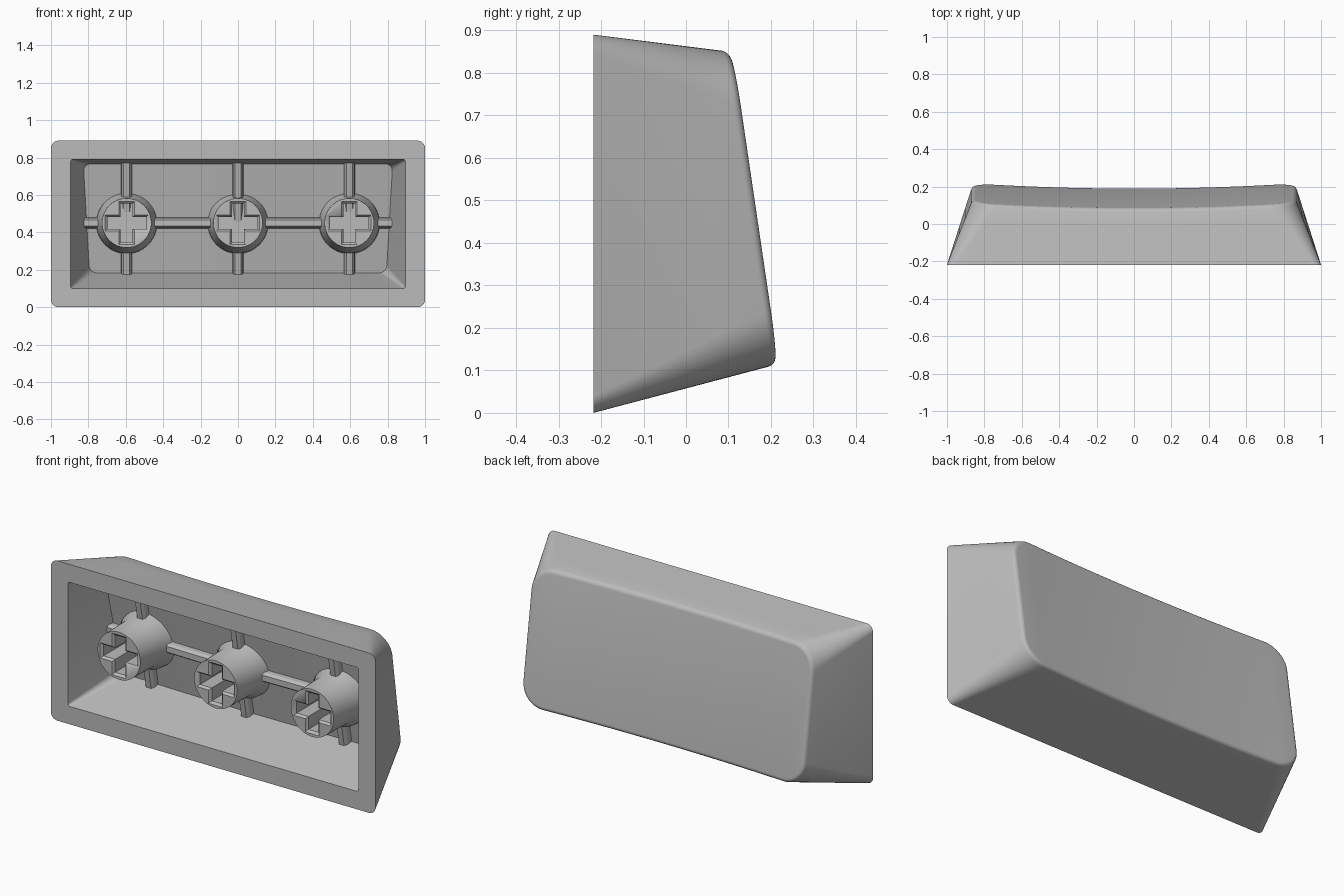
import bpy, bmesh, math
from mathutils import Vector

cube = bpy.data.objects.get("Cube")
if cube:
    bpy.data.objects.remove(cube, do_unlink=True)

grey = bpy.data.materials.new("warm_free_grey")
grey.name = "plain_grey"
grey.use_nodes = True
COLOUR = (0.5, 0.5, 0.5, 1)
grey.diffuse_color = COLOUR
grey.node_tree.nodes["Principled BSDF"].inputs["Base Color"].default_value = COLOUR

FRONT = -0.218
STEM_Z = 0.45
STEMS = {"left": 0.595, "middle": 0.0, "right": -0.595}
ARC, SPAN = 10, 24


def finish(name, bm, angle=30):
    bmesh.ops.recalc_face_normals(bm, faces=bm.faces)
    mesh = bpy.data.meshes.new(name)
    bm.to_mesh(mesh)
    bm.free()
    obj = bpy.data.objects.new(name, mesh)
    bpy.context.collection.objects.link(obj)
    mesh.materials.append(grey)
    bpy.ops.object.select_all(action="DESELECT")
    obj.select_set(True)
    bpy.context.view_layer.objects.active = obj
    bpy.ops.object.shade_smooth_by_angle(angle=math.radians(angle))
    return obj


def rounded_rect(hx, z0, z1, r):
    """Lower half left to right, then upper half right to left."""
    half = []
    for i in range(ARC + 1):
        a = math.pi * (1 + 0.5 * i / ARC)
        half.append((-hx + r + r * math.cos(a), z0 + r + r * math.sin(a)))
    for i in range(1, SPAN):
        half.append(((hx - r) * (2 * i / SPAN - 1), z0))
    half += [(-x, z) for x, z in half[ARC::-1]]
    return half + [(x, z0 + z1 - z) for x, z in reversed(half)]


def outer_y(x, z):
    return 0.216 - 0.147 * (z - 0.14) + 0.028 * ((x / 0.87) ** 2 - 1)


def floor_y(x, z):
    return 0.115 - 0.19 * (z - 0.185) + 0.018 * ((x / 0.8) ** 2 - 1)


def bridge(bm, a, b):
    for i in range(len(a)):
        j = (i + 1) % len(a)
        bm.faces.new((a[i], a[j], b[j], b[i]))


def cap(bm, ring):
    n = len(ring)
    for i in range(n // 2 - 1):
        bm.faces.new((ring[i], ring[i + 1], ring[n - 2 - i], ring[n - 1 - i]))


def prism(bm, rings):
    """Loft closed rings of points and cap both ends."""
    loops = [[bm.verts.new(p) for p in ring] for ring in rings]
    for a, b in zip(loops, loops[1:]):
        bridge(bm, a, b)
    bm.faces.new(loops[0])
    bm.faces.new(loops[-1])


# Hollow shell: dished face, rounded rim, sloping walls, flat lip, cavity
bm = bmesh.new()
rings = []
FILLET = 0.025
for step in range(7):
    a = math.radians(90 - 75 * step / 6)
    d, drop = FILLET * (1 - math.cos(a)), FILLET * (1 - math.sin(a))
    rings.append([Vector((x, outer_y(x, z) - drop, z)) for x, z in
                  rounded_rect(0.872 - d, 0.108 + d, 0.853 - d, 0.13 - d)])
base = [Vector((x, FRONT, z)) for x, z in rounded_rect(1, 0, 0.89, 0.04)]
edge = rings[-1]
for t in (0.25, 0.5, 0.75, 1):
    rings.append([p.lerp(q, t) for p, q in zip(edge, base)])
rings.append([Vector((x, FRONT, z)) for x, z in rounded_rect(0.895, 0.10, 0.79, 0.012)])
# The tilted floor is wider where the cavity is shallower
floor = []
for x, z in rounded_rect(0.81, 0.183, 0.766, 0.04):
    x *= 1 + 0.07 * (z - 0.47)
    floor.append(Vector((x, floor_y(x, z), z)))
rings.append(floor)
loops = [[bm.verts.new(p) for p in ring] for ring in rings]
for a, b in zip(loops, loops[1:]):
    bridge(bm, a, b)
cap(bm, loops[0])
cap(bm, loops[-1])
finish("shell", bm)

# Stems with a flared foot and a chamfered cross socket
def circle(x, y, r, n=48):
    return [(x + r * math.cos(math.tau * i / n), y, STEM_Z + r * math.sin(math.tau * i / n))
            for i in range(n)]


def cross(x, y, arm, w):
    quarter = [(arm, -w), (arm, w), (w, w)]
    pts = []
    for _ in range(4):
        pts += quarter
        quarter = [(-v, u) for u, v in quarter]
    return [(x + u, y, STEM_Z + v) for u, v in pts]


STEM_FRONT = -0.197
for side, x in STEMS.items():
    bm = bmesh.new()
    prism(bm, [circle(x, STEM_FRONT, 0.132), circle(x, -0.02, 0.136),
               circle(x, 0.03, 0.16), circle(x, 0.09, 0.165)])
    stem = finish(side + "_stem", bm)
    bm = bmesh.new()
    prism(bm, [cross(x, STEM_FRONT - 0.01, 0.126, 0.051),
               cross(x, STEM_FRONT + 0.012, 0.104, 0.032),
               cross(x, 0.0, 0.104, 0.032)])
    cutter = finish("socket_cutter", bm)
    cutter.hide_render = True
    mod = stem.modifiers.new("socket", "BOOLEAN")
    mod.operation, mod.solver, mod.object = "DIFFERENCE", "EXACT", cutter
    bpy.context.view_layer.objects.active = stem
    bpy.ops.object.modifier_apply(modifier=mod.name)
    bpy.data.objects.remove(cutter, do_unlink=True)

# Stiffening ribs on the cavity floor
SECTION = [(-0.032, 0.03), (-0.027, -0.03), (-0.016, -0.045), (0.016, -0.045),
           (0.027, -0.03), (0.032, 0.03)]

for side, x in STEMS.items():
    bm = bmesh.new()
    prism(bm, [[(x + u, floor_y(x, z) + h, z + 0.25 * h * s) for u, h in SECTION]
               for z, s in ((0.185, 1), (0.768, -0.5))])
    finish(side + "_upright_rib", bm, 20)

bm = bmesh.new()
prism(bm, [[(x, floor_y(x, STEM_Z) + h, STEM_Z + u) for u, h in SECTION]
           for x in [0.825 * i / 8 for i in range(-8, 9)]])
finish("cross_rib", bm, 20)
